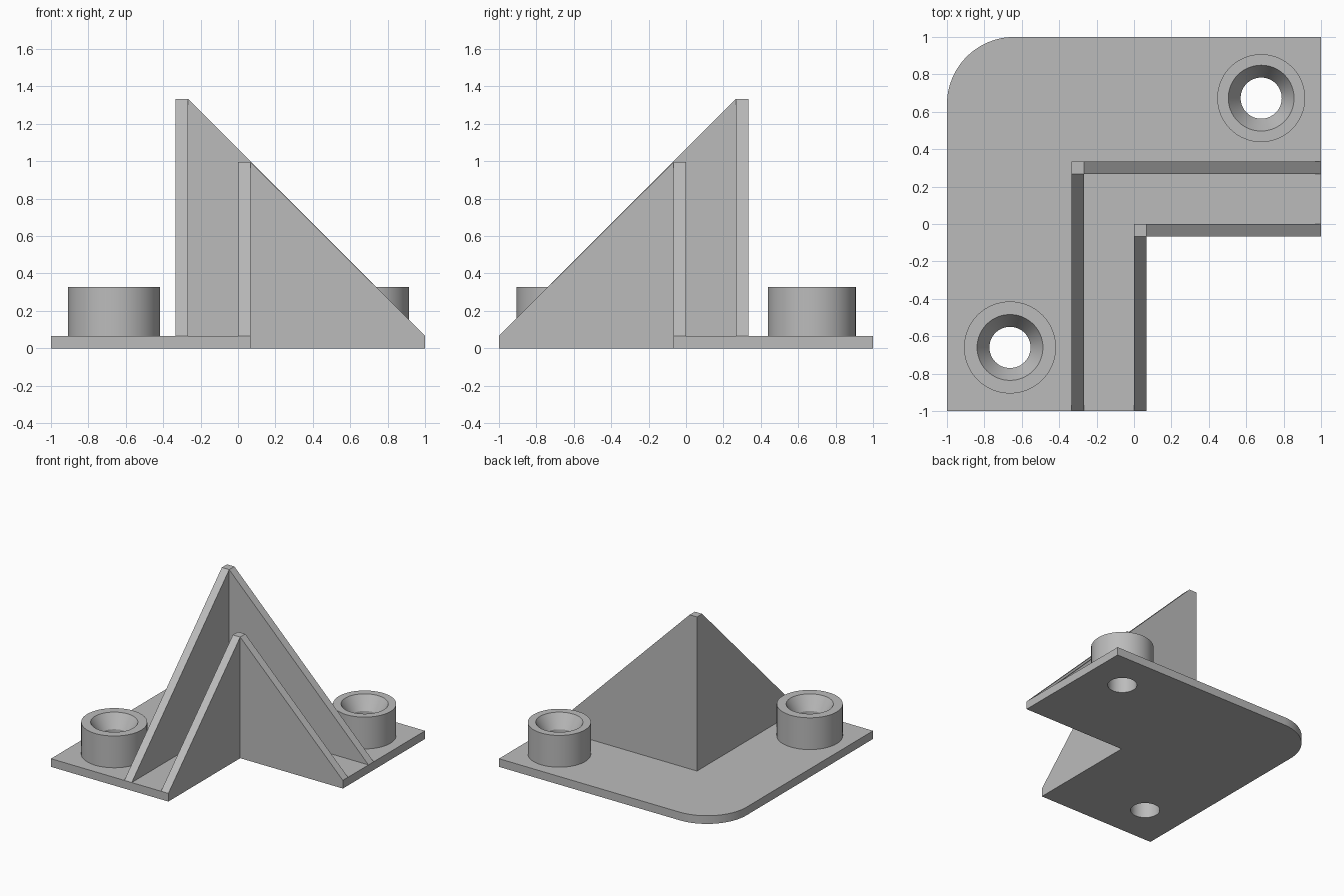
import bpy, bmesh, math
from mathutils import Matrix

cube = bpy.data.objects.get("Cube")
if cube:
    bpy.data.objects.remove(cube)

T = 0.067          # sheet thickness
HOLE = 0.11        # screw hole radius
SINK = 0.176       # countersink radius at the rim
BOSS_TOP = 0.328
BOSSES = {"front_right_boss": (-0.663, -0.66, 0.246),
          "back_left_boss": (0.68, 0.673, 0.235)}
SEGMENTS = 64

grey = bpy.data.materials.new("plain grey")
grey.use_nodes = True
COLOUR = (0.5, 0.5, 0.5, 1)
grey.diffuse_color = COLOUR
grey.node_tree.nodes["Principled BSDF"].inputs["Base Color"].default_value = COLOUR


def finish(bm, name, smooth=False):
    bmesh.ops.recalc_face_normals(bm, faces=bm.faces)
    mesh = bpy.data.meshes.new(name)
    bm.to_mesh(mesh)
    bm.free()
    mesh.materials.append(grey)
    obj = bpy.data.objects.new(name, mesh)
    bpy.context.collection.objects.link(obj)
    if smooth:
        bpy.ops.object.select_all(action='DESELECT')
        obj.select_set(True)
        bpy.context.view_layer.objects.active = obj
        bpy.ops.object.shade_smooth_by_angle(angle=math.radians(30))
    return obj


def arc(cx, cy, r, start, end, steps):
    angles = [start + (end - start) * i / steps for i in range(steps + 1)]
    return [(cx + r * math.cos(a), cy + r * math.sin(a)) for a in angles]


def extrude_up(bm, faces, vec):
    new = bmesh.ops.extrude_face_region(bm, geom=faces)["geom"]
    verts = [g for g in new if isinstance(g, bmesh.types.BMVert)]
    bmesh.ops.translate(bm, verts=verts, vec=vec)


# L-shaped base plate with one rounded corner and two holes
R = 0.36
outline = [(-1, -1), (T, -1), (T, -T), (1, -T), (1, 1)]
outline += arc(-1 + R, 1 - R, R, math.pi / 2, math.pi, 24)
loops = [outline]
for x, y, _ in BOSSES.values():
    loops.append(arc(x, y, HOLE, 0, math.tau, SEGMENTS)[:-1])
bm = bmesh.new()
edges = []
for loop in loops:
    vs = [bm.verts.new((x, y, 0)) for x, y in loop]
    edges += [bm.edges.new((vs[i - 1], vs[i])) for i in range(len(vs))]
bmesh.ops.triangle_fill(bm, edges=edges, use_beauty=True, normal=(0, 0, 1))
extrude_up(bm, bm.faces[:], (0, 0, T))
finish(bm, "base_plate", smooth=True)

# Countersunk bosses, turned from a profile
for name, (x, y, r) in BOSSES.items():
    profile = [(r, T), (r, BOSS_TOP), (SINK, BOSS_TOP),
               (HOLE, BOSS_TOP - 0.11), (HOLE, T)]
    bm = bmesh.new()
    vs = [bm.verts.new((pr, 0, pz)) for pr, pz in profile]
    es = [bm.edges.new(pair) for pair in zip(vs, vs[1:])]
    bmesh.ops.spin(bm, geom=vs + es, cent=(0, 0, 0), axis=(0, 0, 1),
                   angle=math.tau, steps=SEGMENTS, use_duplicate=False)
    bmesh.ops.remove_doubles(bm, verts=bm.verts, dist=0.0001)
    bmesh.ops.translate(bm, verts=bm.verts, vec=(x, y, 0))
    finish(bm, name, smooth=True)

# Swaps a front-running fin into a left-running one
SWAP = Matrix(((0, -1, 0, 0), (-1, 0, 0, 0), (0, 0, 1, 0), (0, 0, 0, 1)))


# Angled fins: a pair meets at each corner, the front one forming the post
def fin(name, corner, height, swap):
    slope_start = corner - T
    points = [(-1, T), (slope_start, T), (slope_start, height)]
    if not swap:
        points[1:2] = [(corner, T), (corner, height)]
    bm = bmesh.new()
    face = bm.faces.new([bm.verts.new((-corner, y, z)) for y, z in points])
    extrude_up(bm, [face], (T, 0, 0))
    if swap:
        bmesh.ops.transform(bm, matrix=SWAP, verts=bm.verts)
    finish(bm, name)


for label, corner, height in (("outer", 0.333, 1.333), ("inner", 0.0, 0.995)):
    fin(label + "_front_fin", corner, height, False)
    fin(label + "_left_fin", corner, height, True)
